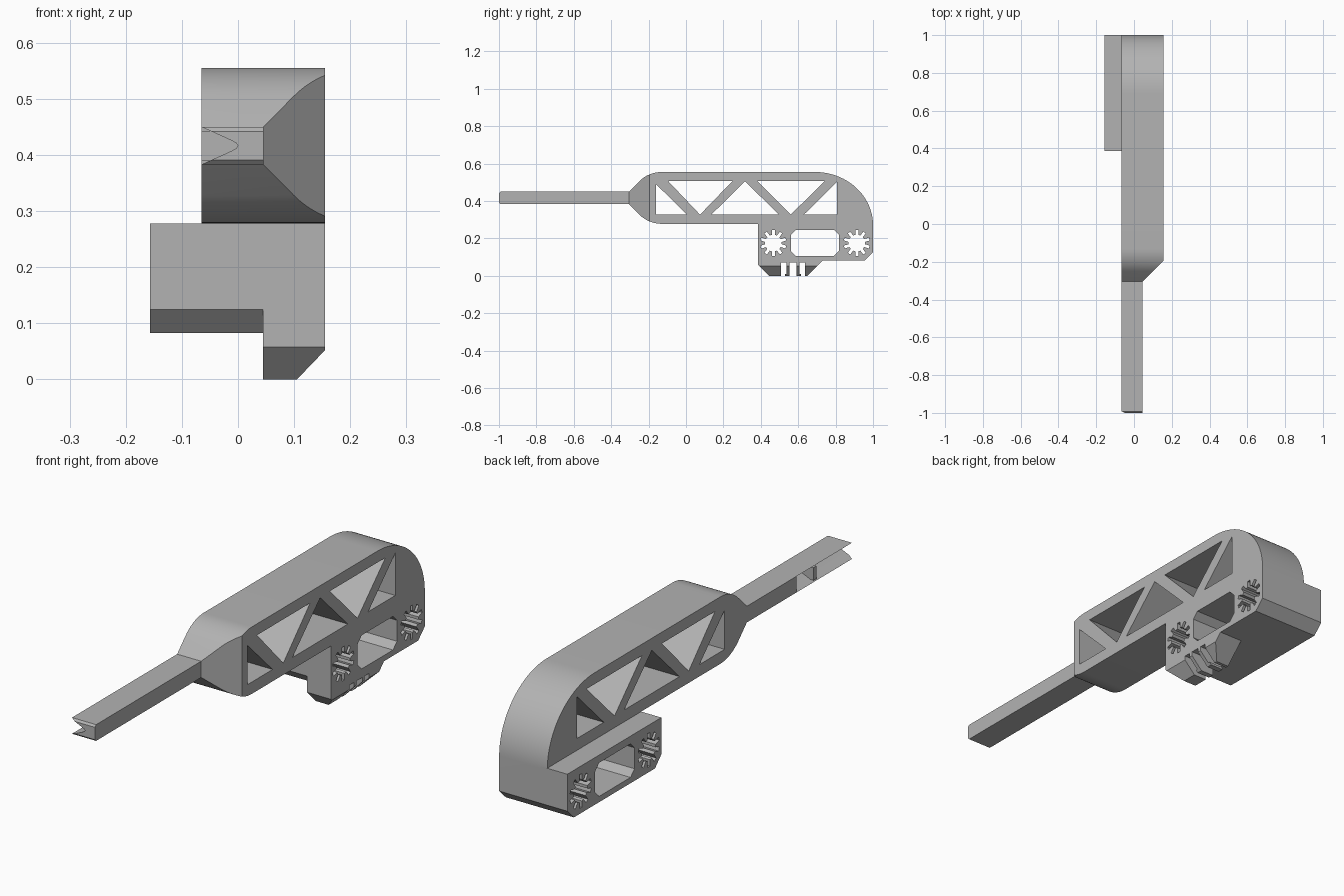
import bpy, bmesh
from math import sin, cos, pi, radians

cube = bpy.data.objects.get("Cube")
if cube:
    bpy.data.objects.remove(cube, do_unlink=True)

GREY = (0.45, 0.45, 0.45, 1)
mat = bpy.data.materials.new("light grey")
mat.use_nodes = True
mat.diffuse_color = GREY
mat.node_tree.nodes["Principled BSDF"].inputs["Base Color"].default_value = GREY


def prism(name, profile, axis, lo, hi):
    """Extrude a 2D profile along x, y or z; profile uses the two other axes in order."""
    def place(p, t):
        c = list(p)
        c.insert("xyz".index(axis), t)
        return c
    bm = bmesh.new()
    ends = [[bm.verts.new(place(p, t)) for p in profile] for t in (lo, hi)]
    for ring in ends:
        bm.faces.new(ring)
    n = len(profile)
    for i in range(n):
        j = (i + 1) % n
        bm.faces.new((ends[0][i], ends[0][j], ends[1][j], ends[1][i]))
    bmesh.ops.recalc_face_normals(bm, faces=bm.faces)
    me = bpy.data.meshes.new(name)
    bm.to_mesh(me)
    bm.free()
    me.materials.append(mat)
    ob = bpy.data.objects.new(name, me)
    bpy.context.collection.objects.link(ob)
    return ob


def combine(ob, other, operation="DIFFERENCE"):
    """Apply a boolean and discard the second object."""
    mod = ob.modifiers.new("boolean", "BOOLEAN")
    mod.operation, mod.object, mod.solver = operation, other, "EXACT"
    deps = bpy.context.evaluated_depsgraph_get()
    me = bpy.data.meshes.new_from_object(ob.evaluated_get(deps))
    ob.modifiers.clear()
    ob.data = me
    bpy.data.objects.remove(other, do_unlink=True)


def rect(a0, a1, b0, b1):
    return [(a0, b0), (a1, b0), (a1, b1), (a0, b1)]


def arc(cy, cz, ry, rz, a0, a1, steps):
    return [(cy + ry * cos(radians(a0 + (a1 - a0) * i / steps)),
             cz + rz * sin(radians(a0 + (a1 - a0) * i / steps))) for i in range(steps + 1)]


def star(cy, cz, teeth=10, core=0.044, tip=0.07, half=0.008):
    """Round hole with narrow radial slots."""
    pts = []
    for k in range(teeth):
        a = pi / 2 + 2 * pi * k / teeth
        for r, s in ((core, -half), (tip, -half), (tip, half), (core, half)):
            pts.append((cy + r * cos(a) - s * sin(a), cz + r * sin(a) + s * cos(a)))
    return pts


LEFT, INNER, RIGHT, SIDE = 0.155, 0.045, -0.065, -0.157
FRONT, MID = -0.305, 0.4165

# Main body: tapered nose, long beam, rounded back and lower grip
nose_top = arc(-0.13, 0.385, 0.17, 0.17, 135, 90, 10)
nose_low = [(y, 2 * MID - z) for y, z in reversed(nose_top)]
outline = ([(FRONT, 0.45)] + nose_top + arc(0.69, 0.27, 0.31, 0.285, 90, 0, 28)
           + [(1, 0.125), (0.957, 0.083), (0.427, 0.083), (0.386, 0.125), (0.386, 0.278)]
           + nose_low + [(FRONT, 0.383)])
body = prism("body", outline, "x", RIGHT, LEFT)
combine(body, prism("nose_cut", [(INNER - 0.1, FRONT - 0.1), (LEFT + 0.1, FRONT - 0.1),
                                 (LEFT + 0.1, FRONT + 0.21)], "z", 0, 1))

# Side block beside the beam
block = [(0.386, 0.278), (1, 0.278), (1, 0.125), (0.957, 0.083), (0.427, 0.083), (0.386, 0.125)]
combine(body, prism("side_block", block, "x", SIDE, RIGHT + 0.03), "UNION")

# Foot with a slotted underside and two small hooked legs
foot = prism("foot", [(0.386, 0.2), (0.386, 0.058), (0.443, 0), (0.65, 0), (0.733, 0.083),
                      (0.733, 0.2)], "x", INNER, LEFT)
combine(foot, prism("slot", rect(0.508, 0.636, -0.1, 0.07), "x", -0.2, 0.2))
for y, side in ((0.545, -1), (0.599, 1)):
    w = 0.008
    leg = [(y - side * w, 0.09), (y - side * w, 0), (y + side * 2 * w, 0),
           (y + side * 2 * w, 0.01), (y + side * w, 0.01), (y + side * w, 0.09)]
    combine(foot, prism("leg", leg, "x", INNER, LEFT), "UNION")
combine(foot, prism("foot_cut", [(0.105, 0), (0.055, -0.052), (0.255, -0.052), (0.255, 0.156)],
                    "y", 0.2, 0.9))
combine(body, foot, "UNION")

# Truss openings along the beam
LOW, TOP = 0.327, 0.508
truss = [[(-0.16, LOW), (0.005, LOW), (-0.16, 0.49)],
         [(-0.097, TOP), (0.25, TOP), (0.075, LOW)],
         [(0.135, LOW), (0.497, LOW), (0.316, 0.505)],
         [(0.38, TOP), (0.743, TOP), (0.56, LOW)],
         [(0.807, LOW), (0.807, 0.502), (0.63, LOW)]]
for tri in truss:
    combine(body, prism("truss_cut", tri, "x", -0.3, 0.3))

# Eight-sided window and the two slotted round holes in the grip
c = 0.026
y0, y1, z0, z1 = 0.561, 0.818, 0.107, 0.246
window = [(y0 + c, z0), (y1 - c, z0), (y1, z0 + c), (y1, z1 - c),
          (y1 - c, z1), (y0 + c, z1), (y0, z1 - c), (y0, z0 + c)]
combine(body, prism("window_cut", window, "x", -0.3, 0.3))
for y in (0.467, 0.913):
    combine(body, prism("star_cut", star(y, 0.175), "x", -0.3, 0.3))

# Arm with a side groove near its tip and a thin rib across the groove
r = 0.008
arm = prism("arm", [(FRONT, 0.383), (FRONT, 0.45), (r - 1, 0.45), (-1, 0.45 - r),
                    (-1, 0.383 + r), (r - 1, 0.383)], "x", RIGHT, INNER)
groove = [(RIGHT - 0.02, 0.459), (-0.012, 0.426), (-0.003, 0.421), (0, MID)]
groove += [(x, 2 * MID - z) for x, z in reversed(groove[:3])]
combine(arm, prism("groove_cut", groove, "y", -1.1, -0.63))
combine(arm, prism("rib", rect(RIGHT, 0.01, 0.39, 0.443), "y", -0.76, -0.742), "UNION")

# Smooth the curved faces, keep hard edges
for ob in (body, arm):
    bpy.ops.object.select_all(action="DESELECT")
    ob.select_set(True)
    bpy.context.view_layer.objects.active = ob
    bpy.ops.object.shade_smooth_by_angle(angle=radians(25))
